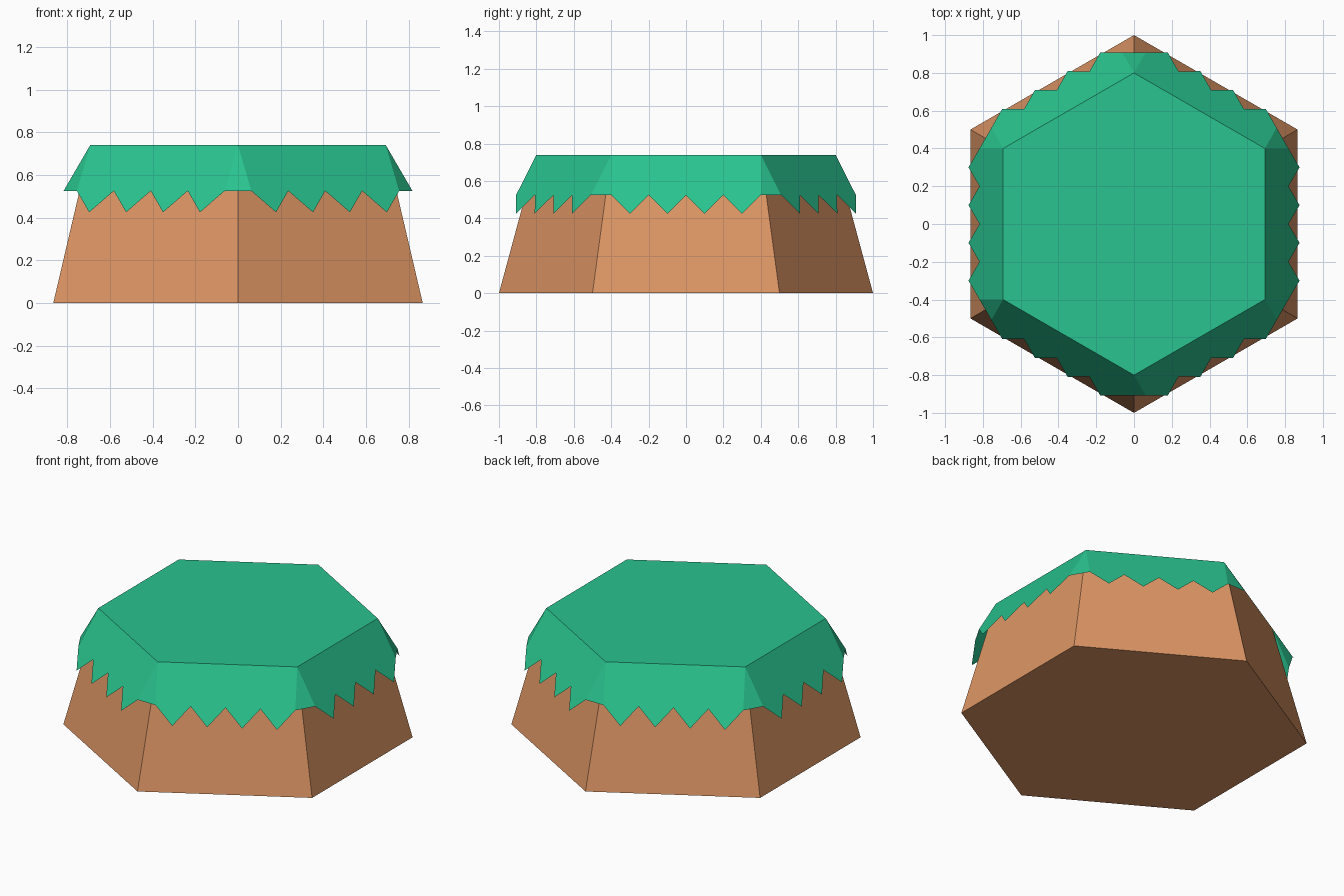
import bpy, bmesh, math
from mathutils import Vector

cube = bpy.data.objects.get("Cube")
if cube:
    bpy.data.objects.remove(cube, do_unlink=True)

SIDES = 6
TOP_Z, HEM_Z, TIP_Z = 0.74, 0.525, 0.425
TOP_R = 0.8                                   # also the side length of the top
APOTHEM = TOP_R * math.cos(math.pi / SIDES)
FLARE = 0.582                                 # outward run per unit of drop
TEETH = 4


def material(name, srgb):
    rgb = [((c / 255 + 0.055) / 1.055) ** 2.4 for c in srgb]
    mat = bpy.data.materials.new(name)
    mat.use_nodes = True
    mat.diffuse_color = (*rgb, 1)
    mat.node_tree.nodes["Principled BSDF"].inputs["Base Color"].default_value = (*rgb, 1)
    return mat


def add_object(name, bm, mat):
    mesh = bpy.data.meshes.new(name)
    bm.to_mesh(mesh)
    bm.free()
    mesh.materials.append(mat)
    obj = bpy.data.objects.new(name, mesh)
    bpy.context.collection.objects.link(obj)
    return obj


def hexagon(bm, radius, z):
    angles = [math.radians(30) + math.tau * k / SIDES for k in range(SIDES)]
    return [bm.verts.new((radius * math.cos(a), radius * math.sin(a), z)) for a in angles]


# Earth block: tapered hexagon, closed on top by the grass
bm = bmesh.new()
low, high = hexagon(bm, 1.0, 0), hexagon(bm, TOP_R, TOP_Z)
bm.faces.new(low[::-1])
for k in range(SIDES):
    n = (k + 1) % SIDES
    bm.faces.new((low[k], low[n], high[n], high[k]))
add_object("earth_block", bm, material("earth brown", (222, 150, 101)))

# Grass cover: flat top with a flared, toothed sheet hanging on each side
bm = bmesh.new()
bm.faces.new(hexagon(bm, TOP_R, TOP_Z))


def drape_point(k, t, z):
    """Point on the sheet of side k, at t along the side and height z."""
    a = math.tau * k / SIDES
    out = Vector((math.cos(a), math.sin(a), 0))
    along = Vector((-math.sin(a), math.cos(a), 0))
    return out * (APOTHEM + FLARE * (TOP_Z - z)) + along * t + Vector((0, 0, z))


def face(*points):
    bm.faces.new([bm.verts.new(p) for p in points])


half = TOP_R / 2
step = TOP_R / TEETH
for k in range(SIDES):
    for i in range(TEETH):
        a, b = -half + i * step, -half + (i + 1) * step
        face(drape_point(k, a, HEM_Z), drape_point(k, (a + b) / 2, TIP_Z),
             drape_point(k, b, HEM_Z))
    hem = [drape_point(k, -half + i * step, HEM_Z) for i in range(TEETH + 1)]
    face(*hem, drape_point(k, half, TOP_Z), drape_point(k, -half, TOP_Z))
    # Corner gusset between neighbouring sheets
    face(drape_point(k, half, HEM_Z), drape_point(k + 1, -half, HEM_Z),
         drape_point(k, half, TOP_Z))
bmesh.ops.remove_doubles(bm, verts=bm.verts, dist=0.0005)
add_object("grass_cover", bm, material("grass green", (41, 195, 142)))
